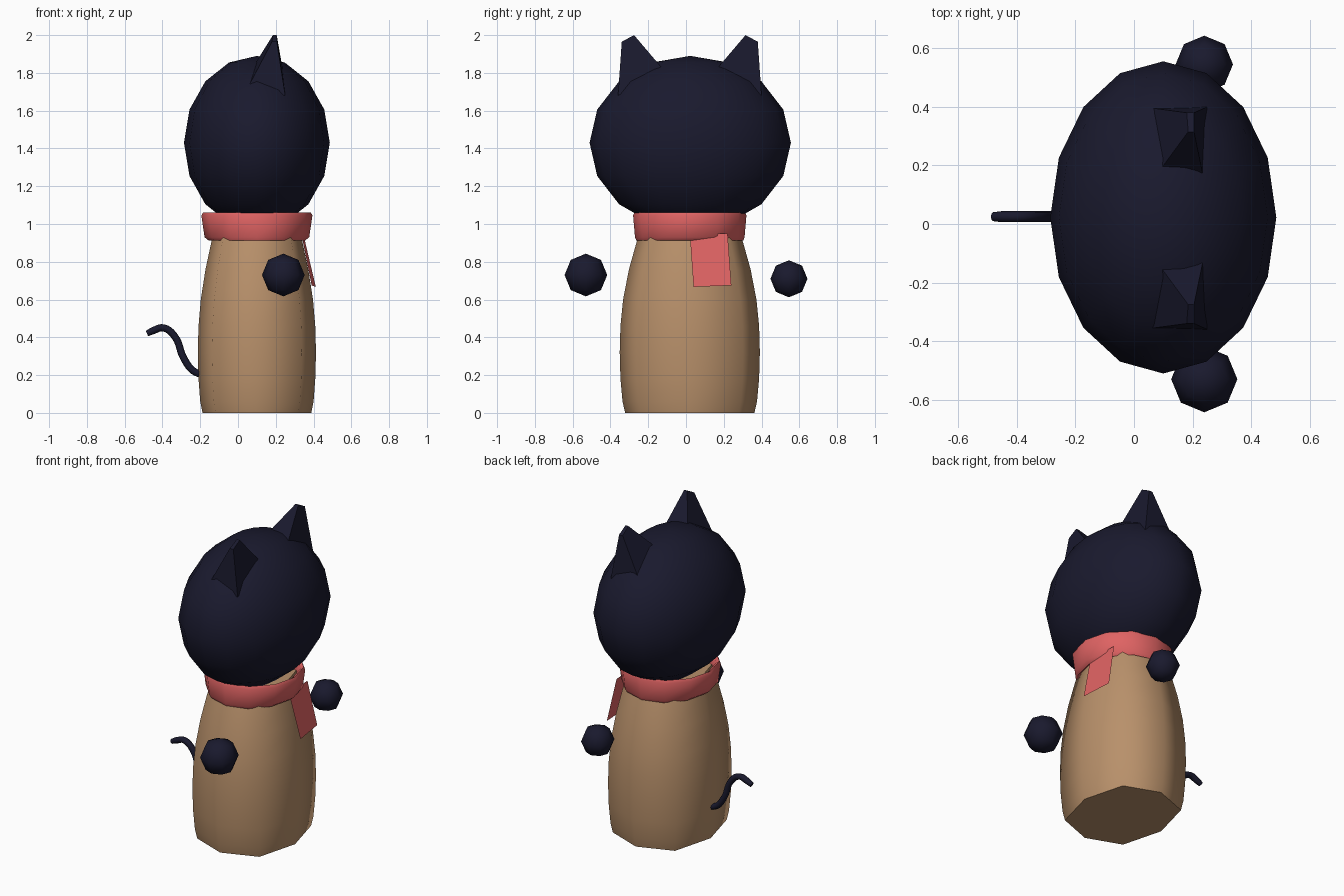
import bpy, math
from mathutils import Vector

if "Cube" in bpy.data.objects:
    bpy.data.objects.remove(bpy.data.objects["Cube"])

CX, CY = 0.10, 0.02  # axis of the body


def material(name, rgb):
    m = bpy.data.materials.new(name)
    m.diffuse_color = (*rgb, 1)
    m.use_nodes = True
    m.node_tree.nodes["Principled BSDF"].inputs["Base Color"].default_value = m.diffuse_color
    return m


NAVY = material("navy", (0.010, 0.010, 0.027))
TAN = material("tan", (0.48, 0.28, 0.145))
RED = material("red", (0.74, 0.125, 0.125))


def finish(ob, mat, angle=60):
    ob.data.materials.append(mat)
    bpy.ops.object.select_all(action='DESELECT')
    ob.select_set(True)
    bpy.context.view_layer.objects.active = ob
    bpy.ops.object.shade_smooth_by_angle(angle=math.radians(angle))
    return ob


def mesh(name, verts, faces, mat, angle=60):
    me = bpy.data.meshes.new(name)
    me.from_pydata(verts, [], faces)
    ob = bpy.data.objects.new(name, me)
    bpy.context.collection.objects.link(ob)
    return finish(ob, mat, angle)


def ball(name, loc, radii, seg, rings):
    bpy.ops.mesh.primitive_uv_sphere_add(segments=seg, ring_count=rings, radius=1, location=loc)
    ob = bpy.context.object
    ob.name = name
    ob.scale = radii
    return finish(ob, NAVY, 80)


def loft(name, rings, outline, mat, closed=False, angle=60):
    """Stack scaled copies of an outline; rings are (rx, ry, z)."""
    n, m = len(outline), len(rings)
    verts = [(CX + rx * u, CY + ry * v, z) for rx, ry, z in rings for u, v in outline]
    faces = []
    for r in range(m if closed else m - 1):
        a, b = r * n, (r + 1) % m * n
        faces += [(a + i, a + (i + 1) % n, b + (i + 1) % n, b + i) for i in range(n)]
    if not closed:
        faces += [tuple(reversed(range(n))), tuple(range((m - 1) * n, m * n))]
    return mesh(name, verts, faces, mat, angle)


# Body: boxy octagon section, gently bulging
K = 0.76
octagon = [(1, 0), (K, K), (0, 1), (-K, K), (-1, 0), (-K, -K), (0, -1), (K, -K)]
loft("body", [(0.288, 0.342, 0), (0.300, 0.356, 0.06), (0.309, 0.367, 0.18),
              (0.313, 0.371, 0.32), (0.309, 0.367, 0.46), (0.297, 0.353, 0.60),
              (0.272, 0.322, 0.76), (0.240, 0.280, 0.91), (0.215, 0.250, 1.0)],
     octagon, TAN)

# Head
ball("head", (CX, 0.0225, 1.43), (0.386, 0.533, 0.46), 16, 8)

# Ears: flat front on the +x side, sloping back, tiny blunt tip
ear = [(0.25, 0.385, 1.68), (0.24, 0.13, 1.80), (0.06, 0.13, 1.80), (0.03, 0.385, 1.68),
       (0.205, 0.365, 1.965), (0.205, 0.30, 2.0), (0.185, 0.30, 2.0), (0.180, 0.365, 1.965)]
ear_faces = [(0, 1, 5, 4), (1, 2, 6, 5), (2, 3, 7, 6), (3, 0, 4, 7), (4, 5, 6, 7), (3, 2, 1, 0)]
for side, s in (("left", 1), ("right", -1)):
    faces = ear_faces if s < 0 else [f[::-1] for f in ear_faces]
    mesh(side + "_ear", [(x, CY + s * (y - 0.005), z) for x, y, z in ear], faces, NAVY, 35)

# Floating paws
ball("right_paw", (0.24, -0.53, 0.73), (0.113,) * 3, 8, 4)
ball("left_paw", (0.24, 0.545, 0.71), (0.098,) * 3, 8, 4)

# Scarf band and hanging end
circle = [(math.cos(i * math.pi / 6), math.sin(i * math.pi / 6)) for i in range(12)]
loft("scarf_band", [(0.235, 0.265, 0.93), (0.255, 0.283, 0.912), (0.277, 0.290, 0.93),
                    (0.294, 0.300, 1.045), (0.285, 0.292, 1.062), (0.265, 0.275, 1.05)],
     circle, RED, closed=True, angle=50)
end = [(0.345, 0.02, 0.95), (0.335, 0.22, 0.95), (0.390, 0.24, 0.675), (0.412, 0.04, 0.667)]
mesh("scarf_end", end, [(3, 2, 1, 0)], RED)

# Tail
cu = bpy.data.curves.new("tail_path", 'CURVE')
cu.dimensions = '3D'
cu.bevel_depth = 0.019
cu.bevel_resolution = 2
cu.resolution_u = 5
cu.use_fill_caps = True
path = [(-0.15, 0.205), (-0.225, 0.215), (-0.285, 0.285), (-0.335, 0.405), (-0.395, 0.450),
        (-0.450, 0.435), (-0.482, 0.420)]
sp = cu.splines.new('BEZIER')
sp.bezier_points.add(len(path) - 1)
for p, (x, z) in zip(sp.bezier_points, path):
    p.co = Vector((x, 0.025, z))
    p.handle_left_type = p.handle_right_type = 'AUTO'
sp.bezier_points[-1].radius = 0.8
tail = bpy.data.objects.new("tail", cu)
bpy.context.collection.objects.link(tail)
cu.materials.append(NAVY)
